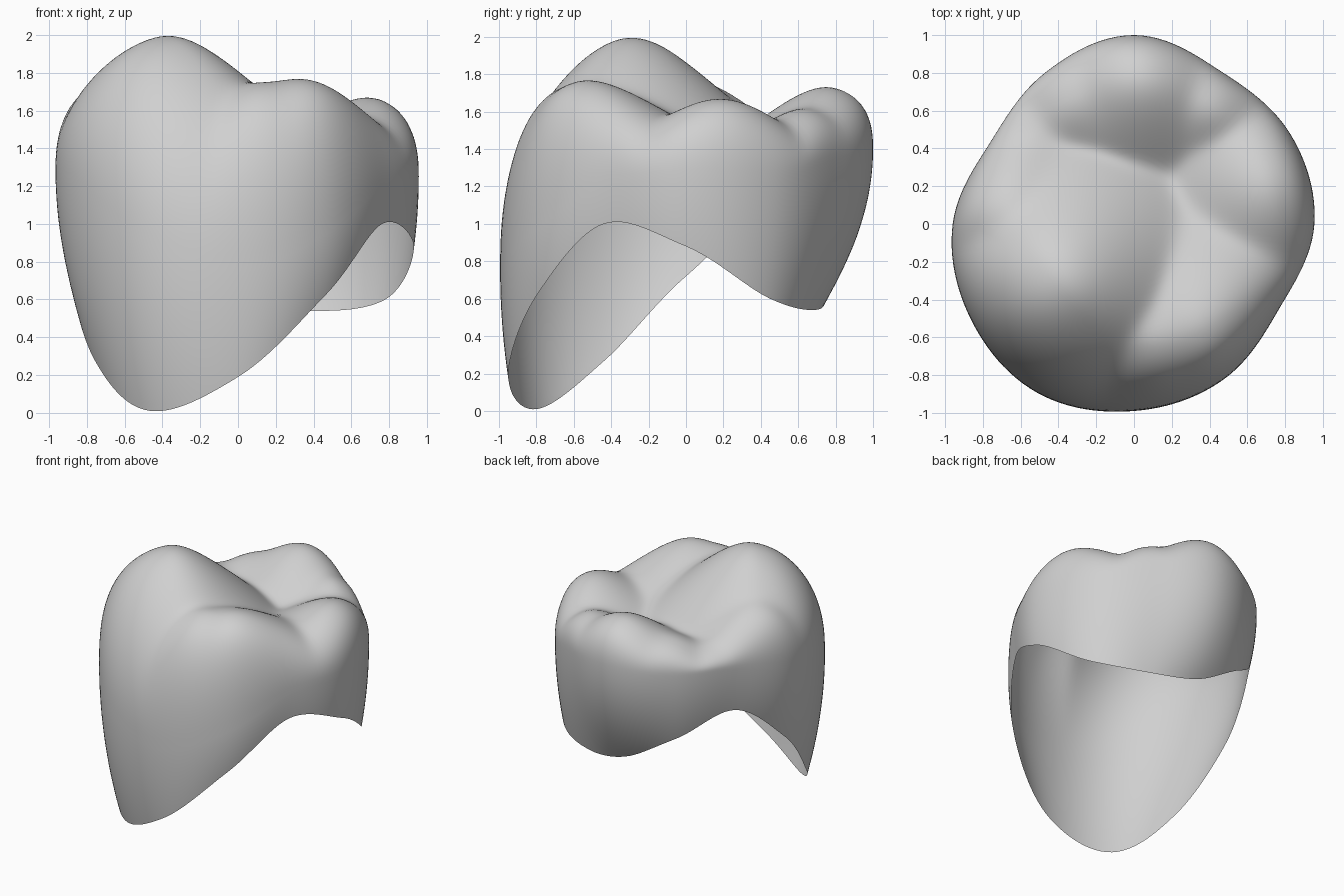
import bpy
import bmesh
import math
from mathutils import Vector

default_cube = bpy.data.objects.get("Cube")
if default_cube:
    bpy.data.objects.remove(default_cube, do_unlink=True)

SEGMENTS, CAP_RINGS, WALL_RINGS = 144, 48, 24

# Crown shape every thirty degrees, counter-clockwise from +x
OUTLINE = [.955, .955, .93, 1, .93, .875, .96, 1, 1.03, .99, .95, .89]
EQUATOR = [1.25, 1.25, 1.35, 1.4, 1.4, 1.4, 1.3, 1.2, .9, .75, .95, 1.2]
SHOULDER = [8, 8, 8, 8, 8, 8, 7, 4, 4, 5.5, 8, 8]
RIM_RADIUS = [.93, .9, .79, .75, .83, .84, .87, .87, .92, .95, .92, .88]
RIM_HEIGHT = [.88, .6, .54, .61, .85, 1.05, .72, .27, .01, .19, .62, 1]

# Cusps and marginal ridges: x, y, height, steepness
CUSPS = [
    (-.4, -.33, 2.02, .95),
    (-.7, .05, 1.77, .9),
    (.35, -.57, 1.78, .65),
    (.1, -.64, 1.76, .95),
    (.75, .2, 1.69, .7),
    (.4, .66, 1.63, 1.1),
    (.03, .8, 1.75, .85),
    (-.3, .68, 1.62, .9),
    (-.56, .46, 1.54, 1),
]


def around(values, turn):
    """Smooth closed interpolation; turn runs from 0 to 1."""
    count = len(values)
    position = turn * count
    index = int(position)
    t = position - index
    a, b, c, d = (values[(index + step) % count] for step in (-1, 0, 1, 2))
    slope_b, slope_c = (c - a) / 2, (d - b) / 2
    bend = 3 * (c - b) - 2 * slope_b - slope_c
    twist = 2 * (b - c) + slope_b + slope_c
    return b + t * (slope_b + t * (bend + t * twist))


def cusp_height(x, y):
    """Soft maximum of rounded cones, leaving fissures between the cusps."""
    softness, sharpness = .25, 32
    total = 0
    for cx, cy, height, steepness in CUSPS:
        offset = Vector((x - cx, y - cy))
        outward = Vector((cx, cy)).normalized()
        along = offset.dot(outward)
        if along > 0:
            offset -= outward * along * .5
        distance = math.hypot(offset.length, softness) - softness
        total += math.exp(sharpness * (height - steepness * distance))
    return math.log(total) / sharpness


def cap_point(turn, t):
    """Point on the chewing surface, rolling over into the wall."""
    angle = turn * math.tau
    u = math.sin(t * math.pi / 2)
    radius = around(OUTLINE, turn) * u
    x, y = radius * math.cos(angle), radius * math.sin(angle)
    base = around(EQUATOR, turn)
    rounding = max(0, 1 - u ** around(SHOULDER, turn)) ** .4
    return x, y, base + (cusp_height(x, y) - base) * rounding


def wall_point(turn, s):
    """Point on the side wall, tapering down to the scalloped open rim."""
    angle = turn * math.tau
    top, low = around(OUTLINE, turn), around(RIM_RADIUS, turn)
    radius = top + (low - top) * s * s
    base, rim = around(EQUATOR, turn), around(RIM_HEIGHT, turn)
    return radius * math.cos(angle), radius * math.sin(angle), base + (rim - base) * s


# Crown shell: rings from the middle of the chewing surface down to the rim
bm = bmesh.new()
turns = [j / SEGMENTS for j in range(SEGMENTS)]
rings = [[bm.verts.new(cap_point(turn, i / CAP_RINGS)) for turn in turns]
         for i in range(1, CAP_RINGS + 1)]
rings += [[bm.verts.new(wall_point(turn, i / WALL_RINGS)) for turn in turns]
          for i in range(1, WALL_RINGS + 1)]
middle = bm.verts.new((0, 0, cusp_height(0, 0)))

for j in range(SEGMENTS):
    following = (j + 1) % SEGMENTS
    bm.faces.new((middle, rings[0][j], rings[0][following]))
    for inner, outer in zip(rings, rings[1:]):
        bm.faces.new((inner[j], outer[j], outer[following], inner[following]))

mesh = bpy.data.meshes.new("tooth_crown")
bm.to_mesh(mesh)
bm.free()
mesh.shade_smooth()
crown = bpy.data.objects.new("tooth_crown", mesh)
bpy.context.collection.objects.link(crown)

# Single plain grey material
grey = bpy.data.materials.new("light grey")
grey.use_nodes = True
colour = (.63, .63, .63, 1)
grey.diffuse_color = colour
for node in grey.node_tree.nodes:
    if node.type == "BSDF_PRINCIPLED":
        node.inputs["Base Color"].default_value = colour
mesh.materials.append(grey)
